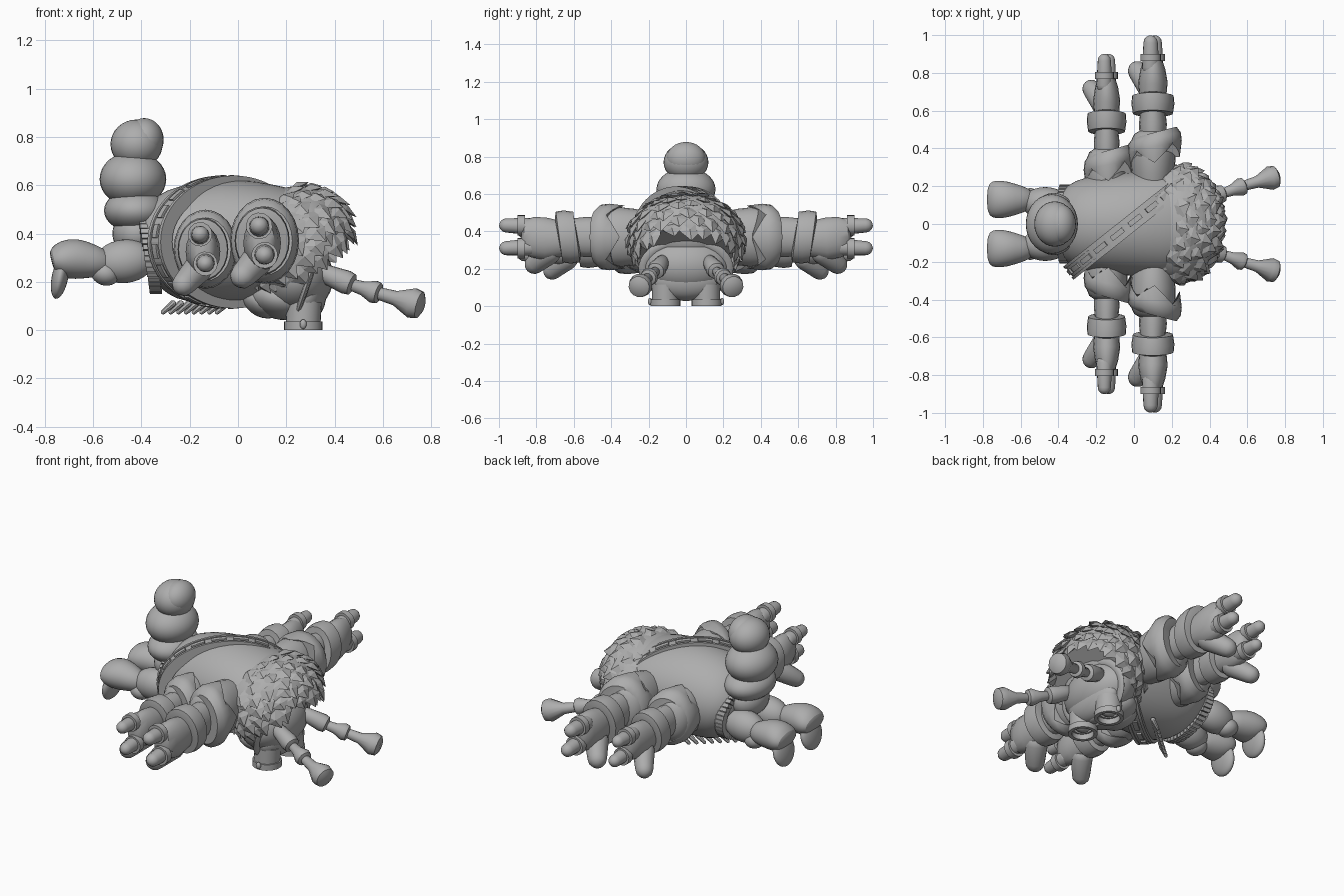
import bpy, bmesh, math, random
from math import sin, cos, pi, tau
from mathutils import Vector as V

random.seed(4)
if "Cube" in bpy.data.objects:
    bpy.data.objects.remove(bpy.data.objects["Cube"])

mat = bpy.data.materials.new("plain grey")
mat.use_nodes = True
grey = (0.42, 0.42, 0.42, 1)
mat.diffuse_color = grey
mat.node_tree.nodes["Principled BSDF"].inputs["Base Color"].default_value = grey


def finish(name, bm, smooth=True, subdiv=0):
    bmesh.ops.recalc_face_normals(bm, faces=bm.faces)
    me = bpy.data.meshes.new(name)
    bm.to_mesh(me)
    bm.free()
    ob = bpy.data.objects.new(name, me)
    bpy.context.collection.objects.link(ob)
    me.materials.append(mat)
    if subdiv:
        ob.modifiers.new("Round", "SUBSURF").levels = subdiv
    if smooth:
        bpy.ops.object.select_all(action="DESELECT")
        ob.select_set(True)
        bpy.context.view_layer.objects.active = ob
        bpy.ops.object.shade_smooth_by_angle(angle=math.radians(40))
    return ob


def loft(name, stations, n=20, subdiv=0, closed=False, zig=0, lean=(0, 0), ref=(0, 0, 1)):
    """Rings of (centre, side radius, up radius) along a path; zig notches the first rim, lean slants rings."""
    bm = bmesh.new()
    pts = [V(s[0]) for s in stations]
    rings = []
    for i, (c, ru, rv) in enumerate(stations):
        t = (pts[min(i + 1, len(pts) - 1)] - pts[max(i - 1, 0)]).normalized()
        u = t.cross(V(ref)).normalized()
        v = u.cross(t)
        ring = []
        for k in range(n):
            a = tau * k / n
            p = V(c) + u * ru * cos(a) + v * rv * sin(a)
            p += t * ((lean[0] * cos(a) if u.x > 0 else -lean[0] * cos(a)) + lean[1] * sin(a))
            if zig and i == 0:
                p += t * zig * (1 - abs(k % 6 - 3) * 0.67)
            ring.append(bm.verts.new(p))
        rings.append(ring)
    pairs = list(zip(rings, rings[1:])) + ([(rings[-1], rings[0])] if closed else [])
    for a, b in pairs:
        for k in range(n):
            bm.faces.new((a[k], a[(k + 1) % n], b[(k + 1) % n], b[k]))
    if not closed:
        bm.faces.new(rings[0])
        bm.faces.new(rings[-1])
    return finish(name, bm, True, subdiv)


def ball(name, loc, size, tilt=0):
    bm = bmesh.new()
    bmesh.ops.create_uvsphere(bm, u_segments=28, v_segments=16, radius=1)
    ob = finish(name, bm)
    ob.location, ob.scale, ob.rotation_euler = loc, size, (0, tilt, 0)


def band(name, a, b, r_out, r_in, n=24):
    """Hollow collar running from a to b."""
    a, b = V(a), V(b)
    t = (b - a).normalized()
    u = t.orthogonal().normalized()
    v = t.cross(u)
    bm = bmesh.new()
    loops = [[bm.verts.new(c + (u * cos(tau * k / n) + v * sin(tau * k / n)) * r)
              for k in range(n)] for c, r in ((a, r_in), (a, r_out), (b, r_out), (b, r_in))]
    for p, q in zip(loops, loops[1:] + loops[:1]):
        for k in range(n):
            bm.faces.new((p[k], p[(k + 1) % n], q[(k + 1) % n], q[k]))
    finish(name, bm)


def capsule(name, a, b, r0, r1, n=14):
    a, b = V(a), V(b)
    t = (b - a).normalized()
    st = [(a - t * r0 * cos(f), r0 * sin(f), r0 * sin(f)) for f in (0.15, 0.6, 1.1, pi / 2)]
    st += [(b + t * r1 * cos(f), r1 * sin(f), r1 * sin(f)) for f in (pi / 2, 1.1, 0.6, 0.15)]
    loft(name, st, n, ref=t.orthogonal())


# Torso, lying along x
loft("torso", [((x, 0, z), ry, rz) for x, z, ry, rz in (
    (-0.40, 0.31, 0.12, 0.1), (-0.37, 0.32, 0.185, 0.155), (-0.31, 0.34, 0.235, 0.22),
    (-0.2, 0.36, 0.26, 0.25), (-0.05, 0.37, 0.275, 0.26), (0.1, 0.38, 0.28, 0.24),
    (0.22, 0.4, 0.27, 0.2), (0.32, 0.42, 0.2, 0.15), (0.37, 0.43, 0.09, 0.06))], 28, 1)

# Ribbed waistband
bm = bmesh.new()
for k in range(44):
    a = tau * k / 44
    for v in bmesh.ops.create_cube(bm, size=1)["verts"]:
        y, z = v.co.y * 0.021, v.co.z * 0.04
        v.co = V((-0.365 - 0.025 * sin(a) + v.co.x * 0.05, cos(a) * (0.19 + z) - sin(a) * y,
                  0.32 + sin(a) * (0.15 + z) + cos(a) * y))
finish("waistband", bm, False)

# Diagonal sash around the torso, with raised loops
along = V((0.78, 0.62, 0))
across = V((-0.62, 0.78, 0))
bm = bmesh.new()


def sash_point(a, off, lift):
    return (V((-0.045, -0.02, 0.365)) + along * cos(a) * (0.375 + lift)
            + across * off + V((0, 0, 1)) * sin(a) * (0.262 + lift))


def strip(a0, a1, steps, width, low, high, closed, shift=0):
    rings = []
    for i in range(steps + (0 if closed else 1)):
        a = a0 + (a1 - a0) * i / steps
        rings.append([bm.verts.new(sash_point(a, o + shift, h)) for o, h in
                      ((-width, low), (width, low), (width, high), (-width, high))])
    for p, q in zip(rings, rings[1:] + (rings[:1] if closed else [])):
        for k in range(4):
            bm.faces.new((p[k], p[(k + 1) % 4], q[(k + 1) % 4], q[k]))
    if not closed:
        bm.faces.new(rings[0])
        bm.faces.new(rings[-1])


strip(0, tau, 60, 0.042, -0.05, 0.006, True)
for edge in (-0.036, 0.036):
    strip(0, tau, 60, 0.008, -0.02, 0.013, True, edge)
for k in range(20):
    a = tau * k / 20
    strip(a + 0.04, a + 0.25, 4, 0.014, 0, 0.015, False)
finish("sash", bm, False)

# Pegs hanging under the belly
for k in range(8):
    x, y = -0.29 + 0.032 * k, -0.09 + 0.028 * k
    capsule("belly_peg", (x + 0.02, y, 0.11), (x - 0.02, y - 0.01, 0.075), 0.014, 0.01, 8)

# Mane: tilted dome behind the head, covered in overlapping pointed tufts
mane_mid = V((0.222, 0, 0.37))
ax_n = V((0.62, 0, -0.78))
ax_u = V((0.78, 0, 0.62))
ax_v = V((0, 1, 0))
loft("mane_dome", [(mane_mid - ax_n * 0.215 * cos(f), 0.308 * sin(f), 0.255 * sin(f))
                   for f in (0.1, 0.4, 0.7, 1.0, 1.3, 1.6, 1.85, 2.1)], 32, ref=ax_u)
bm = bmesh.new()
for row in range(7):
    b = 0.5 + row * 0.235
    count = int(20 * sin(b)) + 2
    for k in range(count):
        a = tau * (k + row % 2 / 2 + random.uniform(-0.2, 0.2)) / count
        radial = ax_u * cos(a) + ax_v * sin(a)
        side = ax_v * cos(a) - ax_u * sin(a)
        nrm = radial * sin(b) - ax_n * cos(b)
        flow = radial * cos(b) + ax_n * sin(b) + side * random.uniform(-0.2, 0.2)
        base = (mane_mid + (ax_u * cos(a) * 0.255 + ax_v * sin(a) * 0.308) * sin(b)
                - ax_n * 0.215 * cos(b))
        w = random.uniform(0.042, 0.056)
        ln = random.uniform(0.09, 0.125)
        q = [bm.verts.new(p) for p in (
            base - side * w - nrm * 0.02, base + side * w - nrm * 0.02,
            base + side * w + flow * ln * 0.55 - nrm * 0.006, base + flow * ln + nrm * 0.004,
            base - side * w + flow * ln * 0.55 - nrm * 0.006,
            base + flow * ln * 0.5 + nrm * 0.014, base + flow * ln * 0.4 - nrm * 0.03)]
        for i in range(5):
            for mid in (5, 6):
                bm.faces.new((q[i], q[(i + 1) % 5], q[mid]))
finish("mane_tufts", bm, False)

# Head, face downward, with jaw and strap
ball("head", (0.24, 0, 0.22), (0.155, 0.24, 0.155), 0.2)
ball("muzzle", (0.17, 0, 0.13), (0.13, 0.17, 0.085), 0.25)
ball("jaw", (0.1, 0, 0.115), (0.085, 0.11, 0.06), 0.5)
ball("brow", (0.285, 0, 0.145), (0.08, 0.19, 0.11))
ball("goggle_bridge", (0.27, 0, 0.05), (0.035, 0.06, 0.022))
st = []
for k in range(40):
    a = tau * k / 40
    st.append((V((0.29 + 0.05 * sin(a), 0.226 * cos(a), 0.2 + 0.145 * sin(a))), 0.028, 0.012))
loft("goggle_strap", st, 8, closed=True, ref=(1, 0, -0.3))
for s in (-1, 1):
    y = 0.11 * s
    band("goggle_rim", (0.27, y, 0.0), (0.27, y, 0.035), 0.08, 0.06)
    band("goggle_barrel", (0.27, y, 0.03), (0.275, y, 0.12), 0.072, 0.05)
    capsule("goggle_lens", (0.27, y, 0.07), (0.27, y, 0.072), 0.055, 0.055, 20)
    ball("goggle_clip", (0.27, y + 0.082 * s, 0.025), (0.014, 0.012, 0.02))
    # Segmented ear tufts: each piece flares outward
    path = [V((0.35, 0.125 * s, 0.238)), V((0.48, 0.165 * s, 0.185)),
            V((0.59, 0.205 * s, 0.15)), V((0.765, 0.255 * s, 0.1))]
    ends = ((0.038, 0.05), (0.026, 0.048), (0.027, 0.064))
    for (a, b), (r0, r1) in zip(zip(path, path[1:]), ends):
        loft("ear_piece", [(a.lerp(b, f), r, r) for f, r in (
            (-0.1, r0 * 0.7), (0, r0), (0.35, r0 * 1.15), (0.75, r1), (0.93, r1 * 0.9), (1, r1 * 0.5))], 14)

# Four arms; the front pair reaches a little further
for s in (-1, 1):
    for x, z, d, k in ((0.1, 0.37, 0, 1), (-0.145, 0.335, -0.095, 0.92)):
        def at(dx, y, dz):
            return V((x + dx, s * (y + d), z + dz))

        def limb(name, rows, **kw):
            loft(name, [(at(dx, y, dz), rx * k, rz * k) for dx, y, dz, rx, rz in rows], **kw)

        limb("shoulder", ((0, 0.2, 0, 0.1, 0.13), (0, 0.27, 0, 0.112, 0.15), (0, 0.34, 0, 0.12, 0.158),
                          (0, 0.43, 0, 0.12, 0.158), (0, 0.475, 0, 0.1, 0.13), (0, 0.5, 0, 0.06, 0.08)), n=24)
        limb("shoulder_pad", ((0.01, 0.365, 0, 0.132, 0.168), (0.01, 0.41, 0, 0.143, 0.178),
                              (0.01, 0.455, 0, 0.138, 0.172), (0.01, 0.485, 0, 0.115, 0.142)),
             n=24, zig=0.04, lean=(0.03, 0))
        limb("upper_arm", ((0, 0.46, 0, 0.07, 0.1), (0, 0.53, 0, 0.074, 0.108),
                           (0, 0.6, 0, 0.066, 0.1), (0, 0.66, 0, 0.066, 0.1)), n=16)
        limb("cuff", ((0, 0.58, 0, 0.08, 0.1), (0, 0.585, 0, 0.106, 0.135), (0, 0.635, 0, 0.114, 0.142),
                      (0, 0.678, 0, 0.11, 0.136), (0, 0.683, 0, 0.08, 0.1)), n=24, lean=(0, 0.018))
        limb("palm", ((0, 0.66, -0.01, 0.07, 0.095), (0, 0.75, -0.01, 0.078, 0.115),
                      (0, 0.82, 0, 0.066, 0.11), (0, 0.865, 0, 0.05, 0.092), (0, 0.88, 0, 0.025, 0.06)), n=18)
        for dx, dz in ((-0.012, 0.062), (0.01, -0.06)):
            capsule("finger", at(dx, 0.83, dz * 0.9), at(dx, 0.961, dz), 0.046 * k, 0.038 * k)
            band("finger_ring", at(dx, 0.862, dz), at(dx, 0.9, dz), 0.055 * k, 0.038 * k, 14)
        capsule("thumb", at(-0.02, 0.73, -0.08), at(-0.08, 0.81, -0.145), 0.066 * k, 0.053 * k)

# Tail: stacked rounded lumps rising at the rump
ball("tail_base", (-0.42, 0, 0.4), (0.1, 0.13, 0.1))
ball("tail_low", (-0.425, 0, 0.495), (0.13, 0.165, 0.09))
ball("tail_middle", (-0.435, 0, 0.625), (0.138, 0.158, 0.115))
ball("tail_upper", (-0.42, 0, 0.77), (0.108, 0.12, 0.102))
ball("tail_tip", (-0.388, 0, 0.788), (0.08, 0.105, 0.09))

# Legs: round thighs, upright feet and a broad toe bent downward
for s in (-1, 1):
    y = 0.13 * s
    ball("thigh", (-0.47, y * 0.85, 0.285), (0.125, 0.085, 0.09), -0.1)
    ball("knee_fold", (-0.55, y, 0.235), (0.06, 0.06, 0.05), 0.3)
    loft("foot", [((x, y, z), ry, rz) for x, z, ry, rz in (
        (-0.53, 0.275, 0.05, 0.05), (-0.6, 0.285, 0.075, 0.07), (-0.67, 0.297, 0.098, 0.088),
        (-0.73, 0.293, 0.104, 0.08), (-0.765, 0.285, 0.092, 0.055), (-0.772, 0.283, 0.05, 0.03))], 18, 1)
    ball("toe", (-0.737, y, 0.22), (0.034, 0.088, 0.092), 0.2)
